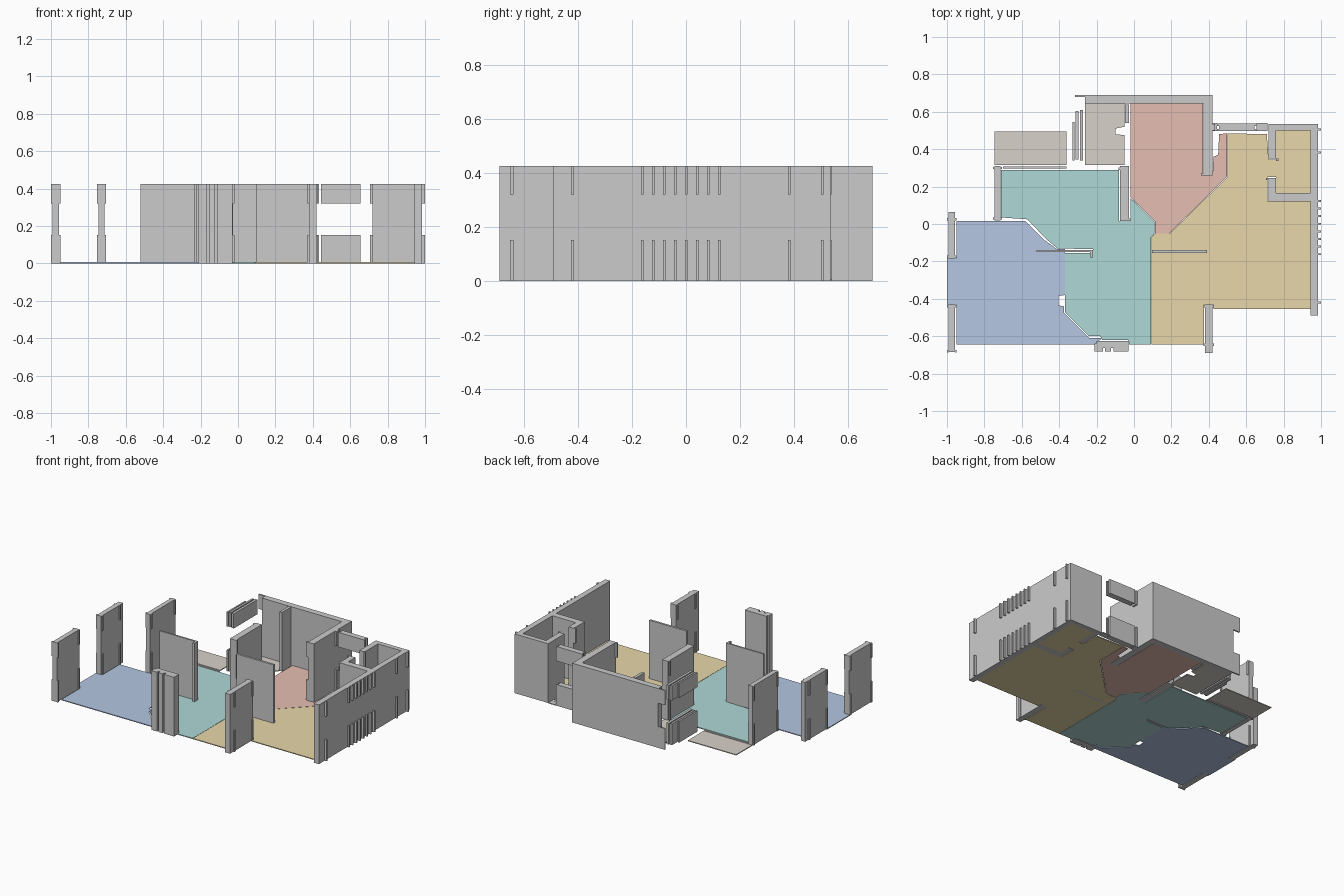
import bpy, bmesh

H = 0.425                        # wall height
LOW, HIGH = (0.0, 0.152), (0.32, H)   # below / above window openings
FLOOR = 0.006


def material(name, rgb):
    m = bpy.data.materials.new(name)
    m.diffuse_color = (*rgb, 1)
    return m


def rect(x0, x1, y0, y1):
    return [(x0, y0), (x1, y0), (x1, y1), (x0, y1)]


def prisms(name, parts, mat=None):
    """parts: list of (outline, z0, z1) extruded into one object"""
    bm = bmesh.new()
    for pts, z0, z1 in parts:
        f = bm.faces.new([bm.verts.new((x, y, z0)) for x, y in pts])
        up = bmesh.ops.extrude_face_region(bm, geom=[f])["geom"]
        bmesh.ops.translate(bm, vec=(0, 0, z1 - z0),
                            verts=[v for v in up if isinstance(v, bmesh.types.BMVert)])
    bmesh.ops.recalc_face_normals(bm, faces=bm.faces)
    me = bpy.data.meshes.new(name)
    bm.to_mesh(me)
    bm.free()
    ob = bpy.data.objects.new(name, me)
    bpy.context.collection.objects.link(ob)
    if mat:
        me.materials.append(mat)
    return ob


def split(*outlines):
    """pieces that exist only below and above the window band"""
    return [(o, *z) for o in outlines for z in (LOW, HIGH)]


def wall(name, outline, tabs=()):
    prisms(name, [(outline, 0, H)] + split(*tabs))


# coloured room floors
prisms("blue_room_floor", [([
    (-.95, .015), (-.58, .015), (-.48, -.085), (-.41, -.135), (-.37, -.135),
    (-.37, -.38), (-.405, -.385), (-.405, -.435), (-.375, -.44), (-.375, -.475),
    (-.24, -.61), (-.17, -.61), (-.21, -.645), (-.95, -.645), (-.95, -.43),
    (-1, -.43), (-1, -.185), (-.95, -.185)], 0, FLOOR)],
    material("blue", (.46, .57, .77)))
prisms("teal_hall_floor", [([
    (-.71, .29), (-.08, .29), (-.08, .015), (-.02, .015), (-.02, .14), (.11, .013),
    (.11, -.05), (.092, -.07), (.092, -.645), (-.025, -.645), (-.03, -.62),
    (-.17, -.62), (-.18, -.60), (-.24, -.60), (-.37, -.47), (-.37, -.155),
    (-.22, -.155), (-.22, -.135), (-.41, -.13), (-.47, -.08), (-.57, .025),
    (-.71, .035)], 0, FLOOR)], material("teal", (.43, .69, .68)))
prisms("red_room_floor", [([
    (-.02, .645), (.37, .645), (.37, .26), (.42, .26), (.425, .36), (.45, .37),
    (.455, .48), (.497, .485), (.497, .255), (.19, -.05), (.112, -.05),
    (.112, .015), (-.02, .145)], 0, FLOOR)], material("red", (.79, .52, .45)))
prisms("yellow_room_floor", [([
    (.50, .485), (.71, .48), (.72, .345), (.76, .345), (.76, .50), (.945, .50),
    (.945, .165), (.76, .165), (.76, .25), (.715, .25), (.715, .12), (.945, .12),
    (.945, -.455), (.425, -.455), (.425, -.43), (.375, -.43), (.375, -.645),
    (.094, -.645), (.094, -.07), (.112, -.052), (.19, -.052), (.50, .252)], 0, FLOOR)],
    material("yellow", (.80, .68, .40)))
beige = material("beige", (.68, .64, .58))
prisms("balcony_floor", [(rect(-.745, -.362, .315, .495), 0, FLOOR)], beige)
prisms("utility_floor", [([
    (-.262, .315), (-.05, .315), (-.05, .475), (-.10, .48), (-.10, .51), (-.05, .52),
    (-.05, .645), (-.262, .645)], 0, FLOOR)], beige)

# back wall, turning down the right side of the red room
wall("back_wall", [(-.262, .69), (.42, .69), (.42, .26), (.372, .26), (.372, .645), (-.262, .645)],
     [rect(-.315, -.262, .68, .69), rect(.358, .372, .26, .272), rect(.42, .432, .5, .535)])

# right outer wall with closet, and its outside ribs
ribs = [-.42] + [-.162 + .0408 * i for i in range(8)] + [.382, .505]
wall("right_wall", [
    (.985, -.49), (.985, .535), (.72, .535), (.72, .35), (.76, .35), (.76, .50),
    (.945, .50), (.945, .165), (.76, .165), (.76, .245), (.72, .245), (.72, .12),
    (.945, .12), (.945, -.49)],
    [rect(.985, 1.0, y - .005, y + .005) for y in ribs]
    + [rect(.76, .772, .338, .35), rect(.705, .72, .235, .245)])

# outer wall pillars, with frame tabs at the window ends
for name, x0, x1, y0, y1, tab_y in [
        ("left_front_pillar", -.992, -.957, -.685, -.43, (-.68, -.44)),
        ("left_rear_pillar", -.992, -.957, -.185, .065, (-.175, .025)),
        ("balcony_pillar", -.745, -.713, .02, .31, (.03, .30)),
        ("front_right_pillar", .38, .42, -.69, -.43, (-.645, -.44))]:
    tabs = [rect(a, b, y - .006, y + .006) for y in tab_y
            for a, b in ((x0 - .008, x0), (x1, x1 + .008))]
    wall(name, rect(x0, x1, y0, y1), tabs)

# front pier with two upright grooves
wall("front_pier", [
    (-.21, -.64), (-.21, -.682), (-.166, -.682), (-.166, -.662), (-.154, -.662),
    (-.154, -.682), (-.122, -.682), (-.122, -.662), (-.11, -.662), (-.11, -.682),
    (-.03, -.682), (-.03, -.625), (-.20, -.625), (-.20, -.64)])

# inner walls
wall("hall_wall", rect(-.075, -.028, .015, .31),
     [rect(-.083, -.075, .29, .302), rect(-.028, -.02, .015, .03)])
wall("utility_door_jamb", rect(-.048, -.027, .54, .64))
wall("left_partition", [(-.52, -.15), (-.235, -.15), (-.235, -.18), (-.22, -.18),
                        (-.22, -.138), (-.52, -.138)])
wall("right_partition", rect(.095, .39, -.155, -.14))

# layered window panels, open in the middle band
prisms("utility_window_panels", split(
    rect(-.328, -.317, .34, .545), rect(-.312, -.298, .345, .605),
    rect(-.29, -.272, .34, .61)))
prisms("rear_window_panels", split(
    rect(.445, .655, .497, .509), rect(.455, .645, .509, .525), rect(.445, .655, .525, .538)))

# door and window thresholds
prisms("thresholds", [(r, 0, FLOOR) for r in (
    rect(.42, .445, .497, .54), rect(.655, .715, .497, .54), rect(-.70, -.36, .296, .308))])
